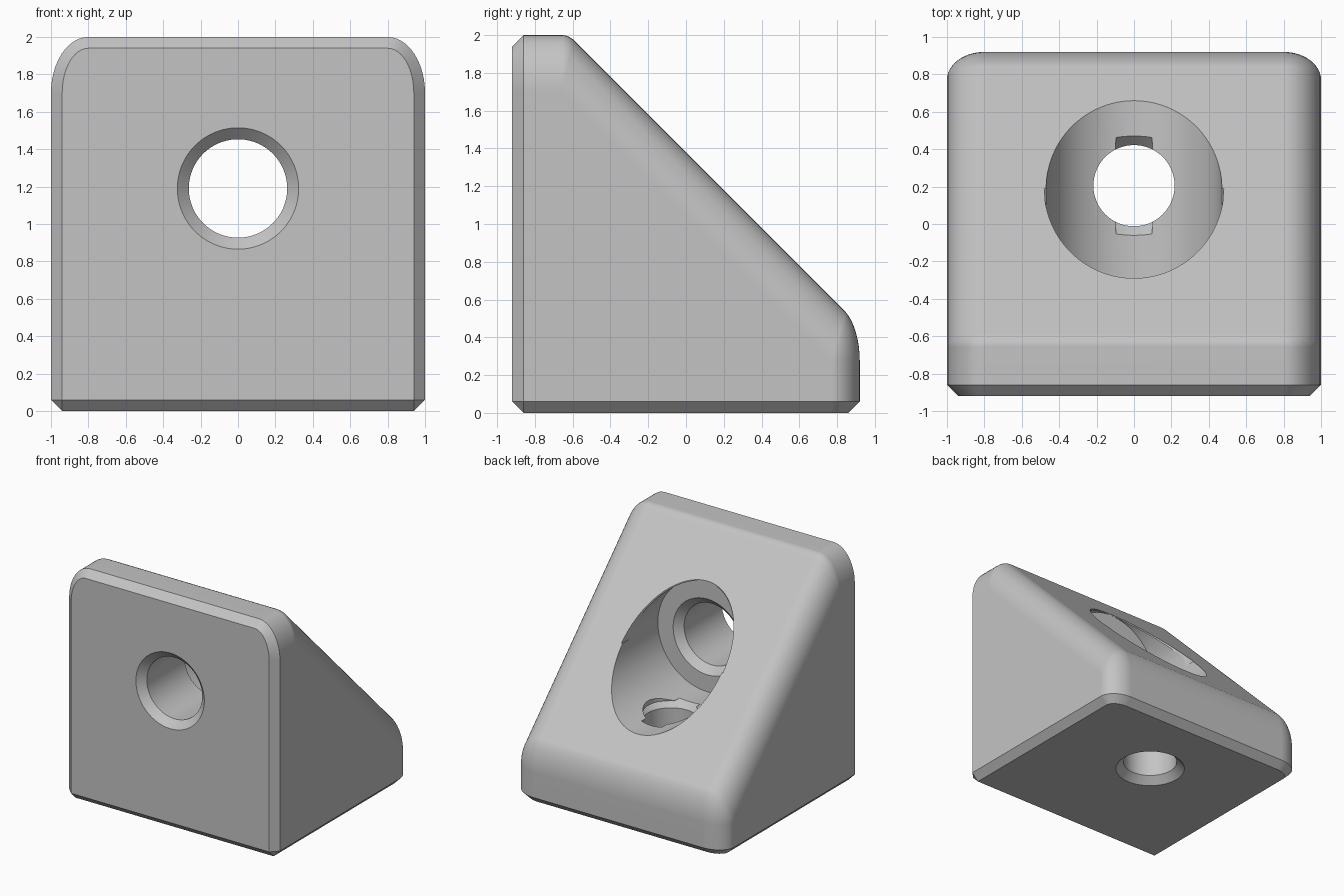
import bpy, bmesh
from math import sin, cos, pi
from mathutils import Matrix, Vector

if "Cube" in bpy.data.objects:
    bpy.data.objects.remove(bpy.data.objects["Cube"])

RX, RY, RZ = 0.2, 0.15, 0.3      # corner rounding along each axis
HX, HY, TOP = 1.0, 0.92, 2.0     # half width, half depth, height
CH = 0.06                        # chamfer on front and bottom edges
SLOPE = 1.38                     # sloped face lies on y + z = SLOPE
STEPS = 12
QUARTER = [i * pi / 2 / STEPS for i in range(STEPS + 1)]

grey = bpy.data.materials.new("plain grey")
grey.use_nodes = True
grey.diffuse_color = (0.55, 0.55, 0.55, 1)
grey.node_tree.nodes["Principled BSDF"].inputs["Base Color"].default_value = grey.diffuse_color


def make_object(name, bm):
    mesh = bpy.data.meshes.new(name)
    bm.to_mesh(mesh)
    bm.free()
    obj = bpy.data.objects.new(name, mesh)
    bpy.context.collection.objects.link(obj)
    mesh.materials.append(grey)
    return obj


def octant(cy, cz):
    """Rounded outer corner of the sloped side."""
    return [(HX - RX + RX * cos(a),
             cy + RY * sin(a) * cos(t),
             cz + RZ * sin(a) * sin(t)) for a in QUARTER for t in QUARTER]


# Wedge body: hull around the rounded corners and the chamfered outlines
reach = (RY ** 2 + RZ ** 2) ** 0.5
back_y, top_z = HY - RY, TOP - RZ
points = octant(SLOPE - reach - top_z, top_z) + octant(back_y, SLOPE - reach - back_y)
for inset in (0, CH):
    for a in QUARTER:
        x = HX - RX + (RX - inset) * cos(a)
        points.append((x, -HY + CH - inset, top_z + (RZ - inset) * sin(a)))
        points.append((x, back_y + (RY - inset) * sin(a), CH - inset))
points += [(HX, -HY + CH, CH), (HX - CH, -HY, CH), (HX - CH, -HY + CH, 0)]

bm = bmesh.new()
for x, y, z in points:
    for side in (1, -1):
        bm.verts.new((side * x, y, z))
bmesh.ops.remove_doubles(bm, verts=bm.verts, dist=0.0005)
bmesh.ops.convex_hull(bm, input=bm.verts)
bmesh.ops.delete(bm, geom=[v for v in bm.verts if not v.link_faces], context='VERTS')
bmesh.ops.dissolve_limit(bm, angle_limit=0.005, verts=bm.verts, edges=bm.edges)
bmesh.ops.recalc_face_normals(bm, faces=bm.faces)
body = make_object("wedge_body", bm)


def cutter(name, profile, axis, centre):
    """Turned cutter: profile is a list of (radius, distance along axis)."""
    bm = bmesh.new()
    count, rings = 96, []
    for r, h in profile:
        ring = []
        for i in range(count):
            a = 2 * pi * i / count
            u, w = r * cos(a), r * sin(a)
            p = (u, h, centre + w) if axis == 'Y' else (u, centre + w, h)
            ring.append(bm.verts.new(p))
        rings.append(ring)
    for low, high in zip(rings, rings[1:]):
        for i in range(count):
            j = (i + 1) % count
            bm.faces.new((low[i], low[j], high[j], high[i]))
    bm.faces.new(rings[0])
    bm.faces.new(rings[-1])
    bmesh.ops.recalc_face_normals(bm, faces=bm.faces)
    obj = make_object(name, bm)
    obj.hide_render = True
    return obj


# Horizontal screw hole with chamfers and a wide recess open to the slope
WALL = -0.29
front_hole = cutter("front_hole_cutter", [
    (0.345, -HY - 0.02), (0.263, -HY + CH), (0.263, WALL - CH),
    (0.325, WALL), (0.47, WALL), (0.47, 1.2)], 'Y', 1.19)

# Vertical clearance above the recess
clearance = cutter("clearance_cutter", [(0.48, 1.19), (0.48, 2.3)], 'Z', 0.19)

# Vertical screw hole through the base
base_hole = cutter("base_hole_cutter", [
    (0.3, -0.02), (0.217, CH), (0.217, 0.67), (0.275, 0.73),
    (0.217, 0.731), (0.217, 1.0)], 'Z', 0.205)

cutters = [front_hole, clearance, base_hole]
for tool in cutters:
    cut = body.modifiers.new(tool.name, 'BOOLEAN')
    cut.operation = 'DIFFERENCE'
    cut.solver = 'EXACT'
    cut.object = tool

# Apply the cuts, then smooth the rounded areas
bpy.context.view_layer.update()
evaluated = body.evaluated_get(bpy.context.evaluated_depsgraph_get())
body.data = bpy.data.meshes.new_from_object(evaluated)
body.modifiers.clear()
for tool in cutters:
    bpy.data.objects.remove(tool)
bpy.ops.object.select_all(action='DESELECT')
body.select_set(True)
bpy.context.view_layer.objects.active = body
bpy.ops.object.shade_smooth_by_angle(angle=pi / 6)
normals = body.modifiers.new("even_shading", 'WEIGHTED_NORMAL')
normals.keep_sharp = True
